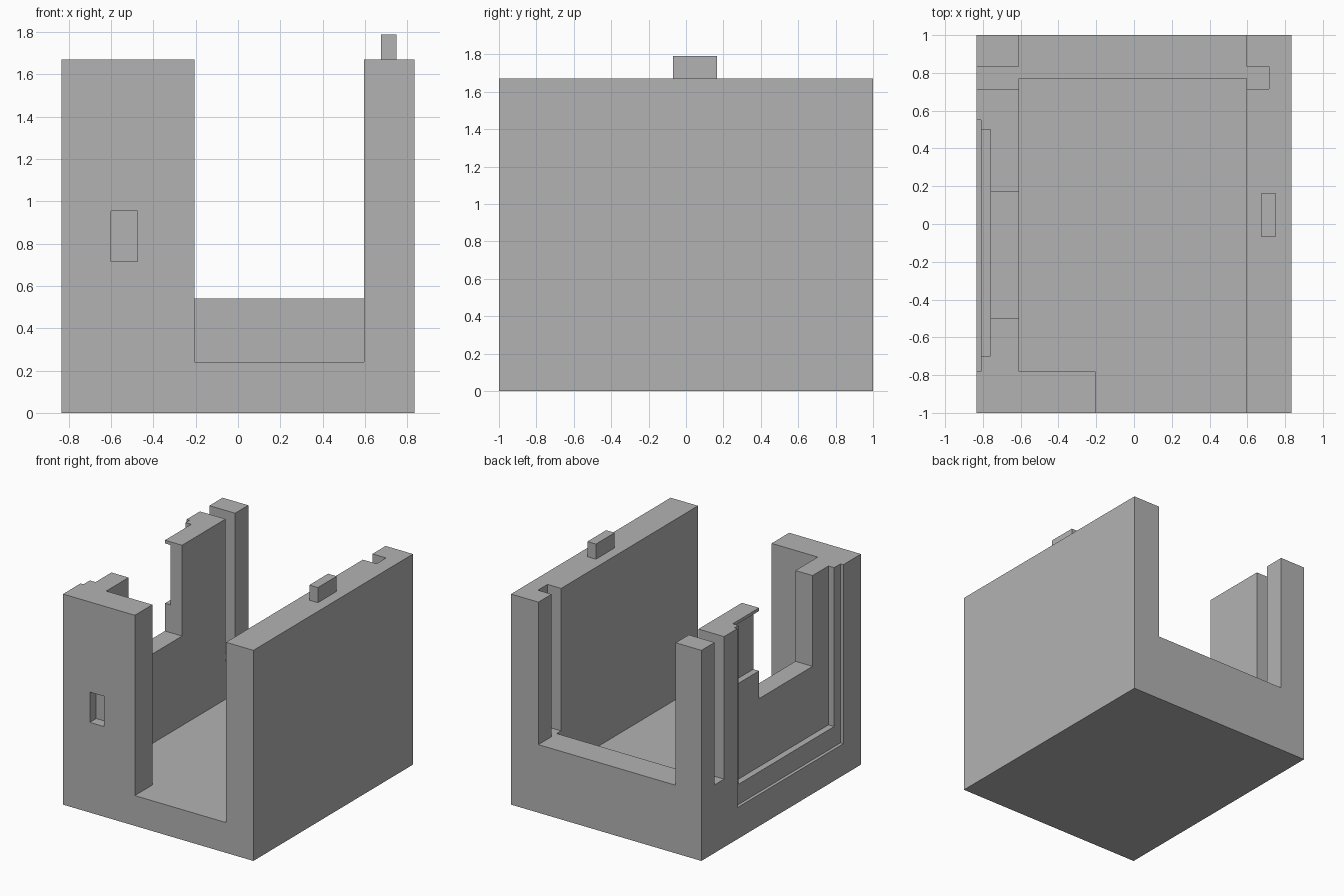
import bpy
from mathutils import Vector

default = bpy.data.objects.get("Cube")
if default:
    bpy.data.objects.remove(default, do_unlink=True)

grey = bpy.data.materials.new("plain_grey")
grey.use_nodes = True
colour = (0.45, 0.45, 0.45, 1)
grey.diffuse_color = colour
grey.node_tree.nodes["Principled BSDF"].inputs["Base Color"].default_value = colour


def box(name, x, y, z):
    """Box from (min, max) pairs on each axis."""
    lo, hi = Vector((x[0], y[0], z[0])), Vector((x[1], y[1], z[1]))
    bpy.ops.mesh.primitive_cube_add(size=1)
    ob = bpy.context.object
    ob.name = name
    for v in ob.data.vertices:
        v.co = (lo + hi) / 2 + v.co * (hi - lo)
    ob.data.materials.append(grey)
    return ob


def cut(target, name, x, y, z):
    """Subtract a box from the target."""
    cutter = box(name, x, y, z)
    cutter.hide_render = True
    mod = target.modifiers.new(name, "BOOLEAN")
    mod.operation = "DIFFERENCE"
    mod.solver = "EXACT"
    mod.object = cutter
    bpy.context.view_layer.objects.active = target
    bpy.ops.object.modifier_apply(modifier=mod.name)
    bpy.data.objects.remove(cutter, do_unlink=True)


W, TOP, OVER = 0.835, 1.67, 1.9      # half width, wall top, cutter overshoot
FLOOR, SILL = 0.24, 0.54             # inner floor, rear wall top
IN_R, IN_L = -0.61, 0.595            # inner faces of the side walls

housing = box("housing", (-W, W), (-1, 1), (0, TOP))

# Main cavity, front doorway and low rear wall
cut(housing, "cavity", (IN_R, IN_L), (-0.78, 0.77), (FLOOR, OVER))
cut(housing, "front_doorway", (-0.205, IN_L), (-1.2, -0.5), (FLOOR, OVER))
cut(housing, "rear_opening", (IN_R, IN_L), (0.5, 1.2), (SILL, OVER))

# Rear panel slot: groove in the left wall, through the right wall
cut(housing, "rear_slot", (-1.1, 0.715), (0.715, 0.835), (SILL, OVER))

# Right wall: two stepped recesses, then a window through the rest
cut(housing, "outer_recess", (-1.1, -0.81), (-0.78, 0.55), (0.25, OVER))
cut(housing, "inner_recess", (-1.1, -0.76), (-0.70, 0.50), (0.41, OVER))
cut(housing, "side_window", (-1.1, -0.5), (-0.50, 0.17), (0.95, OVER))

# Shallow pocket beside the window, leaving a thin lip at the top
cut(housing, "lip_pocket", (-1.0, -0.71), (0.1, 0.50), (1.17, 1.645))

# Small blind pocket in the front face
cut(housing, "front_pocket", (-0.60, -0.475), (-1.2, -0.92), (0.715, 0.955))

# Locating peg on the left wall
box("locating_peg", (0.675, 0.75), (-0.07, 0.165), (TOP, 1.79))
